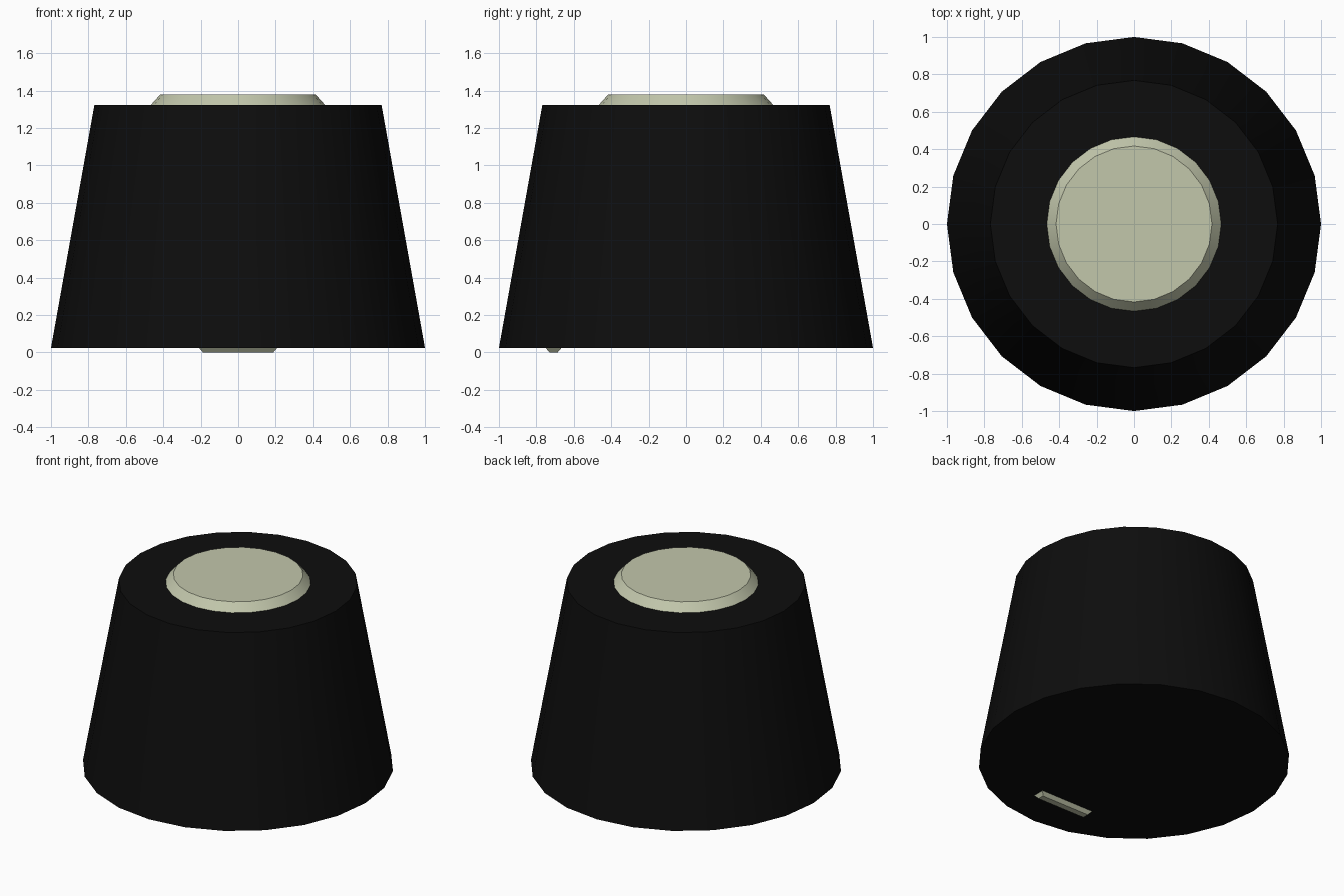
import bpy, bmesh, math

if "Cube" in bpy.data.objects:
    bpy.data.objects.remove(bpy.data.objects["Cube"])

def material(name, rgb):
    m = bpy.data.materials.new(name)
    m.diffuse_color = (*rgb, 1)
    m.use_nodes = True
    m.node_tree.nodes["Principled BSDF"].inputs["Base Color"].default_value = m.diffuse_color
    return m

black = material("black", (0.004, 0.004, 0.004))
cream = material("pale_sage", (0.54, 0.57, 0.41))

def finish(name, bm, mat):
    bmesh.ops.recalc_face_normals(bm, faces=bm.faces)
    me = bpy.data.meshes.new(name)
    bm.to_mesh(me)
    bm.free()
    me.materials.append(mat)
    ob = bpy.data.objects.new(name, me)
    bpy.context.collection.objects.link(ob)
    bpy.ops.object.select_all(action='DESELECT')
    ob.select_set(True)
    bpy.context.view_layer.objects.active = ob
    bpy.ops.object.shade_smooth_by_angle(angle=math.radians(30))

def loft(name, rings, mat):
    """Capped solid joining matching rings of points."""
    bm = bmesh.new()
    loops = [[bm.verts.new(p) for p in ring] for ring in rings]
    n = len(loops[0])
    for a, b in zip(loops, loops[1:]):
        for i in range(n):
            j = (i + 1) % n
            bm.faces.new((a[i], a[j], b[j], b[i]))
    bm.faces.new(loops[0])
    bm.faces.new(loops[-1])
    finish(name, bm, mat)

def circle(r, z, n=24):
    return [(r * math.cos(2 * math.pi * i / n), r * math.sin(2 * math.pi * i / n), z) for i in range(n)]

def rect(hx, hy, z, cy):
    return [(sx * hx, cy + sy * hy, z) for sx, sy in ((-1, -1), (1, -1), (1, 1), (-1, 1))]

# Tapered main body
loft("tapered_body", [circle(1.0, 0.024), circle(0.768, 1.323)], black)

# Chamfered cap on top
loft("top_cap", [circle(0.47, 1.319), circle(0.417, 1.378)], cream)

# Small chamfered marker under the front edge
loft("underside_marker", [rect(0.188, 0.022, 0.0, -0.708), rect(0.21, 0.044, 0.026, -0.708)], cream)
